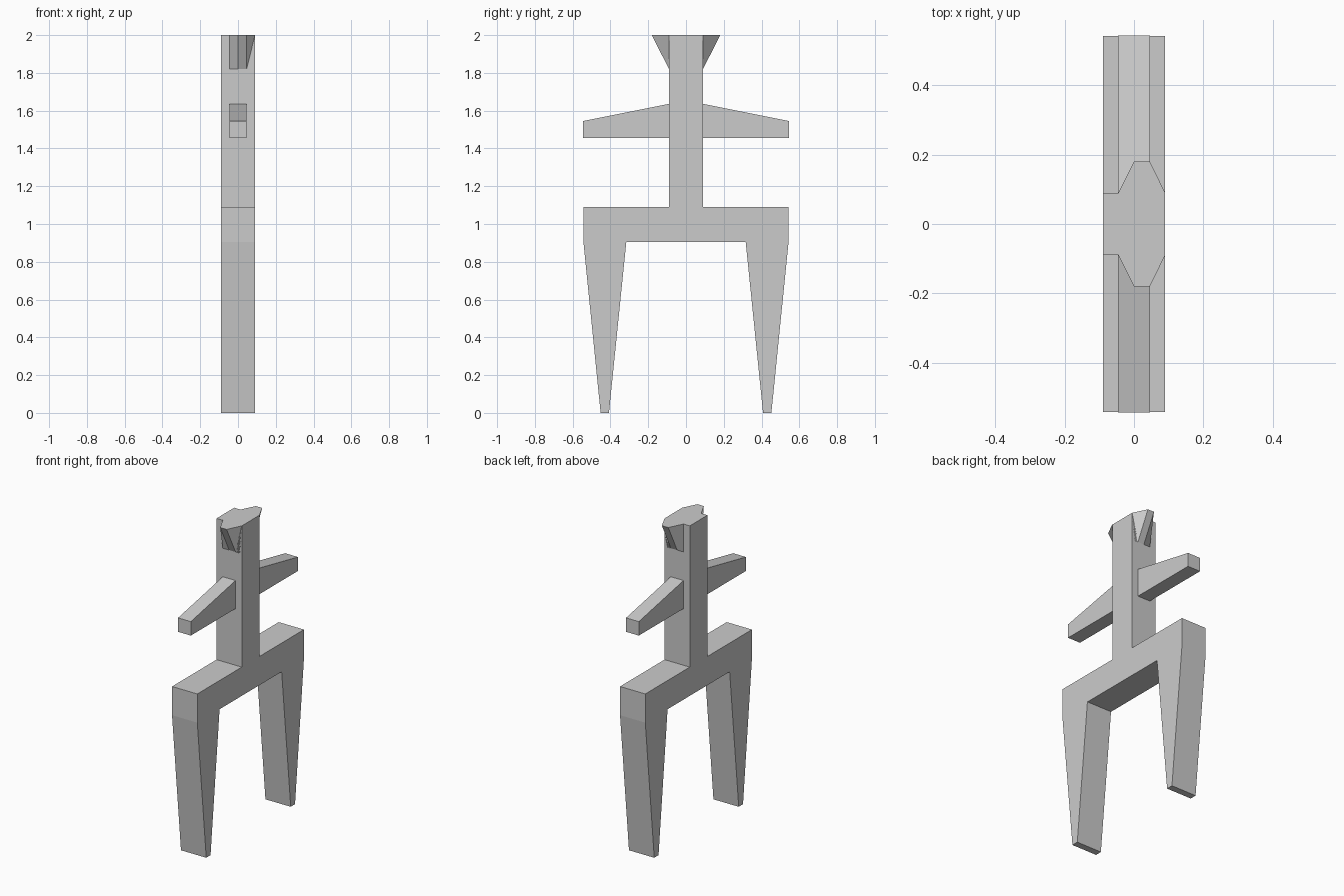
import bpy, bmesh

if "Cube" in bpy.data.objects:
    bpy.data.objects.remove(bpy.data.objects["Cube"])


def make_object(name, verts, faces):
    mesh = bpy.data.meshes.new(name)
    mesh.from_pydata(verts, [], faces)
    bm = bmesh.new()
    bm.from_mesh(mesh)
    bmesh.ops.recalc_face_normals(bm, faces=bm.faces)
    bm.to_mesh(mesh)
    bm.free()
    obj = bpy.data.objects.new(name, mesh)
    bpy.context.collection.objects.link(obj)
    return obj


def extrude_profile(name, profile, half_width):
    """Extrude a closed (y, z) outline symmetrically along x."""
    n = len(profile)
    verts = [(x, y, z) for x in (-half_width, half_width) for y, z in profile]
    faces = [list(range(n))[::-1], list(range(n, 2 * n))]
    faces += [(i, (i + 1) % n, (i + 1) % n + n, i + n) for i in range(n)]
    return make_object(name, verts, faces)


# Post, cross beam and tapered legs share one outline
half = [(0.09, 2.0), (0.09, 1.09), (0.543, 1.09), (0.543, 0.905),
        (0.452, 0.0), (0.408, 0.0), (0.316, 0.905)]
outline = half + [(-y, z) for y, z in reversed(half)]
extrude_profile("post_and_legs", outline, 0.09)

for side, label in ((-1, "front"), (1, "back")):
    # Tapered arm
    arm = [(0.09, 1.455), (0.545, 1.455), (0.545, 1.545), (0.09, 1.636)]
    extrude_profile(label + "_arm", [(side * y, z) for y, z in arm], 0.0455)

    # Flared, lopsided lip at the top of the post
    xs = (-0.0455, 0.0, 0.0455, 0.09)
    reach = (0.09, 0.181, 0.181, 0.09)
    verts = [(x, side * 0.09, 1.82) for x in xs]
    verts += [(x, side * y, 2.0) for x, y in zip(xs, reach)]
    faces = [(i, i + 1, i + 5, i + 4) for i in range(3)]
    faces += [(4, 5, 6, 7), (0, 4, 7, 3, 2, 1)]
    make_object(label + "_head_flare", verts, faces)
